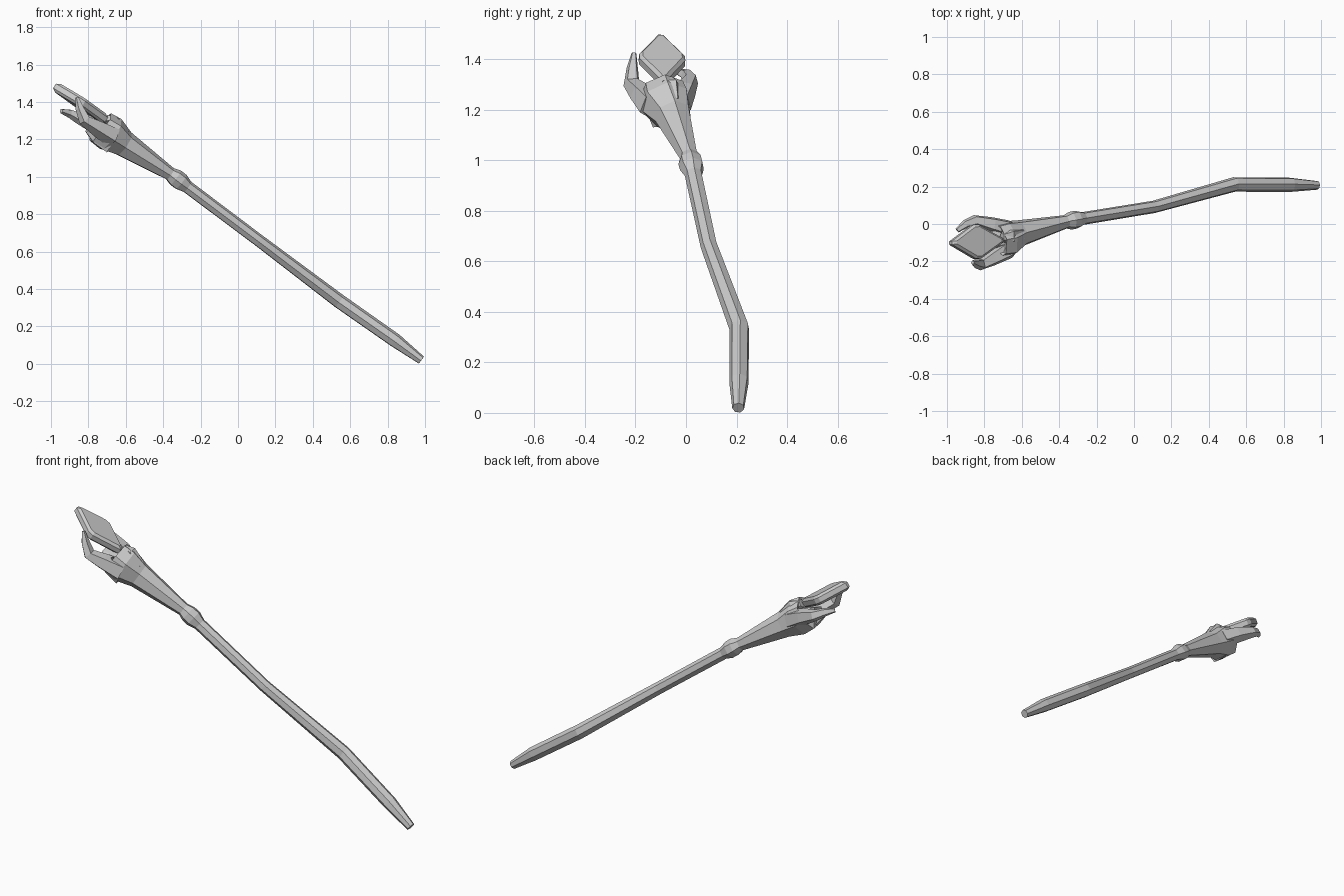
import bpy, math
from mathutils import Vector

if "Cube" in bpy.data.objects:
    bpy.data.objects.remove(bpy.data.objects["Cube"])


def make_object(name, verts, faces):
    mesh = bpy.data.meshes.new(name)
    mesh.from_pydata(verts, [], faces)
    mesh.update()
    obj = bpy.data.objects.new(name, mesh)
    bpy.context.collection.objects.link(obj)
    return obj


def tube(name, path, sides, spin=0.0, flat=1.0):
    """Faceted tube through (x, y, z, radius) stations, capped at both ends."""
    pts = [Vector(p[:3]) for p in path]
    verts, faces = [], []
    n = len(pts)
    for i, p in enumerate(pts):
        a = (pts[i] - pts[i - 1]).normalized() if i else Vector()
        b = (pts[i + 1] - pts[i]).normalized() if i < n - 1 else Vector()
        t = (a + b).normalized()
        side = (Vector((0, 1, 0)) - t * t.y).normalized()
        up = t.cross(side)
        for k in range(sides):
            ang = spin + math.tau * k / sides
            verts.append(p + path[i][3] * (math.cos(ang) * side + flat * math.sin(ang) * up))
    for i in range(n - 1):
        for k in range(sides):
            m = (k + 1) % sides
            faces.append((i * sides + k, i * sides + m, (i + 1) * sides + m, (i + 1) * sides + k))
    faces.append(tuple(reversed(range(sides))))
    faces.append(tuple(range((n - 1) * sides, n * sides)))
    return make_object(name, verts, faces)


# Bent shaft with a knot below the head
tube("shaft", [
    (0.98, 0.207, 0.02, 0.024), (0.84, 0.21, 0.125, 0.039), (0.54, 0.212, 0.335, 0.040),
    (0.11, 0.092, 0.66, 0.034), (-0.27, 0.03, 0.945, 0.035), (-0.305, 0.024, 0.972, 0.049),
    (-0.335, 0.018, 0.995, 0.049), (-0.37, 0.012, 1.02, 0.035)], 7, 0.3)

# Flared head, the last stations fold inward to hollow the socket
tube("head", [
    (-0.355, 0.014, 1.01, 0.036), (-0.61, -0.05, 1.175, 0.074), (-0.68, -0.08, 1.225, 0.102),
    (-0.735, -0.09, 1.262, 0.096), (-0.745, -0.093, 1.27, 0.065),
    (-0.69, -0.08, 1.235, 0.05)], 7, 0.3)

# Claws around the socket
tube("front_claw", [
    (-0.67, -0.13, 1.215, 0.060), (-0.755, -0.18, 1.265, 0.046), (-0.82, -0.215, 1.305, 0.034),
    (-0.845, -0.212, 1.365, 0.024), (-0.862, -0.206, 1.425, 0.010)], 5, 0.4)
tube("back_claw", [
    (-0.67, -0.03, 1.225, 0.055), (-0.76, -0.005, 1.275, 0.046), (-0.85, 0.018, 1.315, 0.032),
    (-0.90, 0.00, 1.34, 0.024), (-0.945, -0.035, 1.352, 0.013)], 5, 0.4)
tube("lower_lip", [
    (-0.68, -0.09, 1.19, 0.075), (-0.75, -0.105, 1.225, 0.058), (-0.80, -0.12, 1.26, 0.030)], 5, 0.9)
tube("upper_lip", [
    (-0.61, -0.055, 1.225, 0.040), (-0.665, -0.065, 1.29, 0.045), (-0.705, -0.07, 1.315, 0.024)], 5, 0.3)

# Bevelled diamond crystal plate with clipped corners
centre = Vector((-0.842, -0.095, 1.395))
u = Vector((-0.84, -0.04, 0.55)).normalized()
v = Vector((-0.15, 1.0, 0.0))
v = (v - u * v.dot(u)).normalized()
w = u.cross(v)
corners = [(1, 0), (0.02, 1), (-1, 0), (0.02, -1)]
outline = []
for i, c in enumerate(corners):
    for j in (i - 1, i + 1):
        d = corners[j % 4]
        outline.append((c[0] + (d[0] - c[0]) * 0.09, c[1] + (d[1] - c[1]) * 0.09))
verts, faces = [], []
for h, s in ((-0.027, 0.86), (-0.014, 1.0), (0.014, 1.0), (0.027, 0.86)):
    verts += [centre + u * a * s * 0.182 + v * b * s * 0.10 + w * h for a, b in outline]
for r in range(3):
    for k in range(8):
        m = (k + 1) % 8
        faces.append((r * 8 + k, r * 8 + m, r * 8 + 8 + m, r * 8 + 8 + k))
faces += [tuple(reversed(range(8))), tuple(range(24, 32))]
make_object("crystal", verts, faces)
